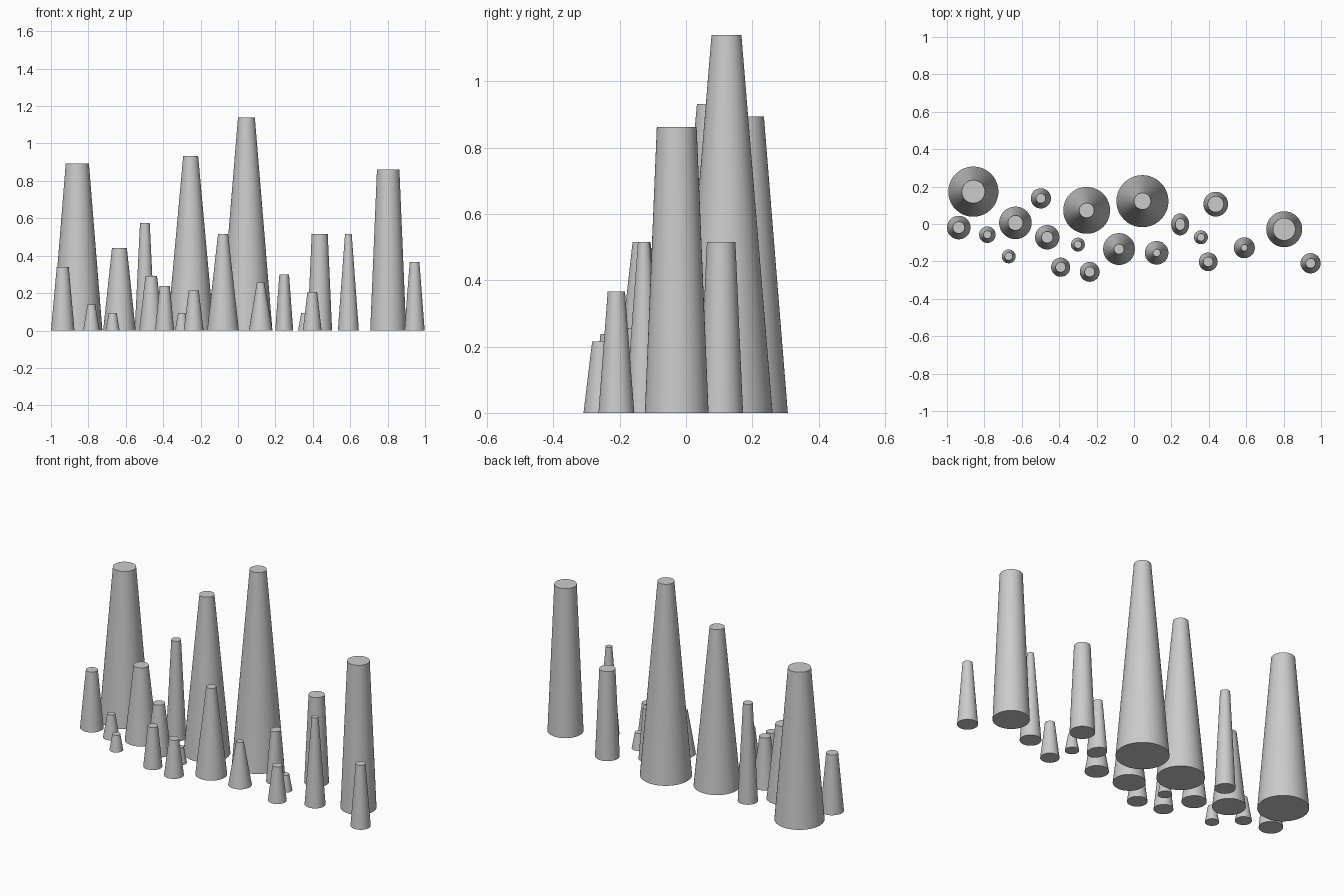
import bpy, math

# x, y, base radius, top radius, height
PILLARS = [
    # back row, tall
    (-0.859, 0.173, 0.134, 0.062, 0.893),
    (-0.634, 0.006, 0.087, 0.040, 0.440),
    (-0.498, 0.137, 0.054, 0.026, 0.576),
    (-0.253, 0.073, 0.125, 0.040, 0.932),
    (0.045, 0.122, 0.139, 0.045, 1.140),
    (0.247, -0.002, 0.048, 0.026, 0.299),
    (0.437, 0.106, 0.066, 0.043, 0.515),
    (0.803, -0.028, 0.096, 0.060, 0.862),
    # front row, short
    (-0.937, -0.019, 0.063, 0.032, 0.340),
    (-0.784, -0.057, 0.044, 0.021, 0.138),
    (-0.670, -0.173, 0.037, 0.021, 0.094),
    (-0.464, -0.071, 0.065, 0.031, 0.292),
    (-0.392, -0.231, 0.051, 0.027, 0.238),
    (-0.300, -0.110, 0.037, 0.020, 0.094),
    (-0.237, -0.256, 0.053, 0.027, 0.215),
    (-0.080, -0.134, 0.085, 0.027, 0.515),
    (0.121, -0.154, 0.063, 0.020, 0.256),
    (0.358, -0.071, 0.037, 0.020, 0.094),
    (0.397, -0.202, 0.050, 0.026, 0.207),
    (0.590, -0.127, 0.056, 0.018, 0.515),
    (0.944, -0.210, 0.054, 0.026, 0.366),
]

OVAL_INDEX = 5  # this pillar is slightly stretched front to back


def pillar(index, x, y, base, top, height):
    bpy.ops.mesh.primitive_cone_add(
        vertices=64, radius1=base, radius2=top, depth=height,
        location=(x, y, height / 2))
    obj = bpy.context.object
    obj.name = f"tapered_pillar_{index + 1:02d}"
    if index == OVAL_INDEX:
        obj.scale.y = 1.22
    bpy.ops.object.shade_smooth_by_angle(angle=math.radians(30))
    return obj


for i, spec in enumerate(PILLARS):
    pillar(i, *spec)
